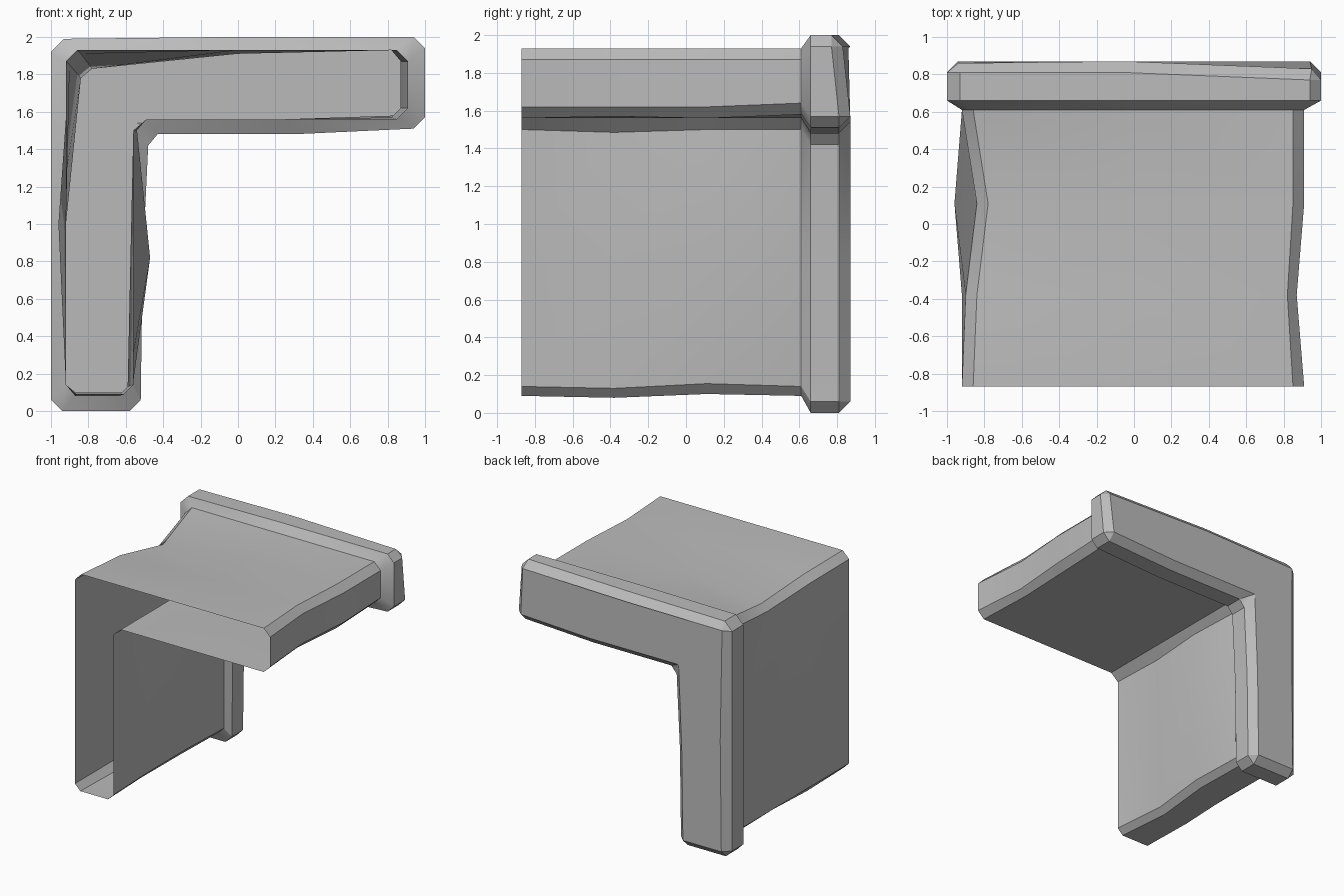
import bpy
import bmesh
import math

cube = bpy.data.objects.get("Cube")
if cube:
    bpy.data.objects.remove(cube, do_unlink=True)

# Plain grey material
grey = bpy.data.materials.new("plain_grey")
grey.use_nodes = True
colour = (0.5, 0.5, 0.5, 1)
grey.diffuse_color = colour
grey.node_tree.nodes["Principled BSDF"].inputs["Base Color"].default_value = colour

# Chamfered L profiles (x, z), counter-clockwise from the foot of the outer wall
TUBE = [(-.92, .14), (-.87, .09), (-.61, .09), (-.56, .14), (-.56, .82), (-.56, 1.5),
        (-.49, 1.56), (.25, 1.56), (.85, 1.56), (.91, 1.62), (.91, 1.87), (.85, 1.93),
        (0, 1.93), (-.86, 1.93), (-.92, 1.87), (-.92, 1)]
RIM = [(-1, .06), (-.94, 0), (-.58, 0), (-.52, .06), (-.51, .8), (-.48, 1.42),
       (-.43, 1.48), (.3, 1.48), (.94, 1.51), (1, 1.57), (1, 1.94), (.94, 2),
       (-.05, 2), (-.93, 1.99), (-1, 1.92), (-1, 1)]
# Corner pairs merge into single points on the back face
BACK = [(-.94, .06)] * 2 + [(-.58, .06)] * 2 + [(-.57, .8)] + [(-.54, 1.54)] * 2 \
    + [(.3, 1.54)] + [(.94, 1.57)] * 2 + [(.95, 1.94)] * 2 + [(-.05, 1.94)] \
    + [(-.94, 1.93)] * 2 + [(-.93, 1)]


def ring(profile, y, moves=None, shifts=None):
    """Profile at depth y, with some points moved and some shifted in depth."""
    moves, shifts = moves or {}, shifts or {}
    points = [moves.get(i, p) for i, p in enumerate(profile)]
    return [(x, y + shifts.get(i, 0), z) for i, (x, z) in enumerate(points)]


# Uneven hollow body, open at the front, ending in a thick closed rim
rings = [
    ring(TUBE, -.87),
    ring(TUBE, -.38, {1: (-.87, .08), 2: (-.64, .08), 3: (-.59, .13), 4: (-.575, .82),
                      5: (-.56, 1.485), 8: (.82, 1.57), 9: (.87, 1.62),
                      10: (.87, 1.87), 11: (.82, 1.93), 13: (-.84, 1.91), 14: (-.9, 1.85)}),
    ring(TUBE, .11, {1: (-.87, .1), 2: (-.61, .1), 3: (-.56, .155), 4: (-.47, .82),
                     5: (-.54, 1.5), 12: (0, 1.91), 13: (-.78, 1.83),
                     14: (-.84, 1.78), 15: (-.96, 1)}),
    ring(TUBE, .61, {8: (.85, 1.58), 9: (.91, 1.64)}),
    ring(RIM, .66),
    ring(RIM, .81, shifts={10: -.04, 11: -.04}),
    ring(BACK, .87, shifts={10: -.04, 11: -.04, 13: -.01, 14: -.01}),
]

bm = bmesh.new()
loops = [[bm.verts.new(p) for p in r] for r in rings]
count = len(TUBE)
for near, far in zip(loops, loops[1:]):
    for i in range(count):
        j = (i + 1) % count
        bm.faces.new((near[i], far[i], far[j], near[j]))
bm.faces.new(list(reversed(loops[-1])))
bmesh.ops.remove_doubles(bm, verts=bm.verts[:], dist=0.0005)

mesh = bpy.data.meshes.new("corner_trim")
bm.to_mesh(mesh)
bm.free()
trim = bpy.data.objects.new("corner_trim", mesh)
bpy.context.collection.objects.link(trim)
mesh.materials.append(grey)

# Soft shading with crisp chamfers
bpy.ops.object.select_all(action="DESELECT")
trim.select_set(True)
bpy.context.view_layer.objects.active = trim
bpy.ops.object.shade_smooth_by_angle(angle=math.radians(30))
